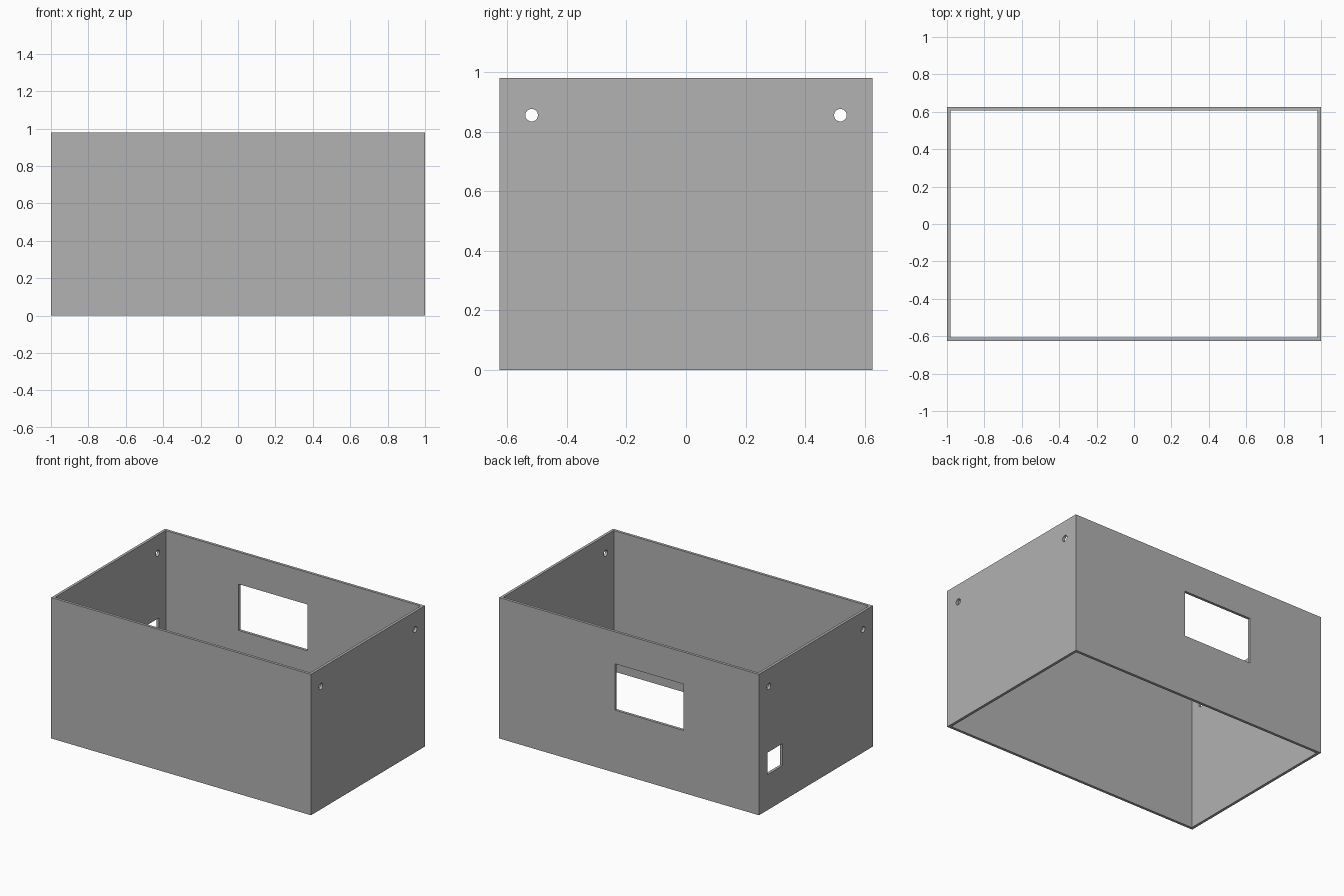
import bpy
import math
from mathutils import Vector

cube = bpy.data.objects.get("Cube")
if cube:
    bpy.data.objects.remove(cube, do_unlink=True)

LENGTH, DEPTH, HEIGHT, WALL = 2.0, 1.252, 0.98, 0.019
GREY = (0.445, 0.445, 0.445, 1)

grey = bpy.data.materials.new("plain grey")
grey.use_nodes = True
grey.diffuse_color = GREY
grey.node_tree.nodes["Principled BSDF"].inputs["Base Color"].default_value = GREY


def box(name, low, high):
    """Axis-aligned box between two corners."""
    low, high = Vector(low), Vector(high)
    bpy.ops.mesh.primitive_cube_add(size=1, location=(low + high) / 2)
    obj = bpy.context.object
    obj.name = name
    obj.scale = high - low
    bpy.ops.object.transform_apply(location=True, rotation=True, scale=True)
    obj.data.materials.append(grey)
    return obj


def cut(target, cutter):
    """Subtract the cutter from the target and discard it."""
    cutter.hide_render = True
    mod = target.modifiers.new(cutter.name, "BOOLEAN")
    mod.operation = "DIFFERENCE"
    mod.solver = "EXACT"
    mod.object = cutter
    bpy.ops.object.select_all(action="DESELECT")
    bpy.context.view_layer.objects.active = target
    target.select_set(True)
    bpy.ops.object.modifier_apply(modifier=mod.name)
    bpy.data.objects.remove(cutter, do_unlink=True)


# Four-walled case, open at top and bottom
x, y = LENGTH / 2, DEPTH / 2
case = box("case_walls", (-x, -y, 0), (x, y, HEIGHT))
cut(case, box("inside", (WALL - x, WALL - y, -0.1), (x - WALL, y - WALL, HEIGHT + 0.1)))

# Wide window in the back wall
cut(case, box("back_window", (-0.42, y - 0.1, 0.435), (0.108, y + 0.1, 0.757)))

# Small socket opening in the right wall, near the back
cut(case, box("socket_opening", (-x - 0.1, 0.367, 0.247), (-x + 0.1, 0.532, 0.40)))

# Round screw holes through both side walls
for side_y in (-0.518, 0.518):
    bpy.ops.mesh.primitive_cylinder_add(
        vertices=32, radius=0.021, depth=LENGTH + 0.4,
        location=(0, side_y, 0.855), rotation=(0, math.pi / 2, 0))
    drill = bpy.context.object
    drill.name = "screw_hole"
    drill.data.materials.append(grey)
    cut(case, drill)

# Smooth hole rims, crisp wall edges
bpy.ops.object.select_all(action="DESELECT")
case.select_set(True)
bpy.context.view_layer.objects.active = case
bpy.ops.object.shade_smooth_by_angle(angle=math.radians(30))
